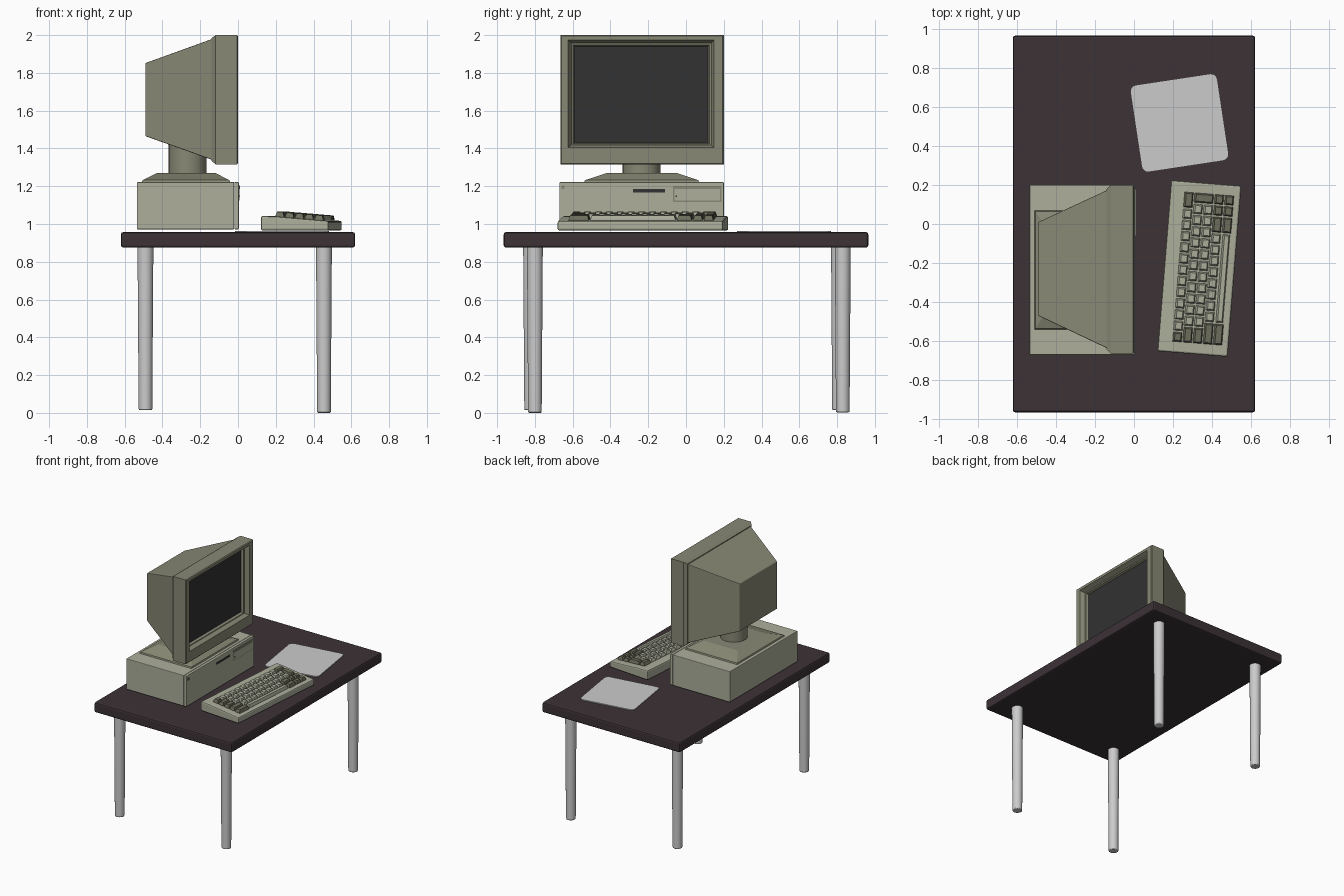
import bpy, bmesh, math
from mathutils import Matrix, Vector

if "Cube" in bpy.data.objects:
    bpy.data.objects.remove(bpy.data.objects["Cube"])


def material(name, rgb):
    m = bpy.data.materials.new(name)
    m.diffuse_color = (*rgb, 1)
    m.use_nodes = True
    m.node_tree.nodes["Principled BSDF"].inputs["Base Color"].default_value = m.diffuse_color
    return m


WOOD = material("dark_wood", (0.045, 0.032, 0.037))
BEIGE = material("beige", (0.42, 0.43, 0.33))
OLIVE = material("olive_grey", (0.25, 0.25, 0.18))
KEYDARK = material("dark_keys", (0.16, 0.16, 0.11))
BLACK = material("black", (0.032, 0.032, 0.032))


def finish(name, bm, mat=None, bevel=0, segments=2):
    bmesh.ops.recalc_face_normals(bm, faces=bm.faces)
    me = bpy.data.meshes.new(name)
    bm.to_mesh(me)
    bm.free()
    ob = bpy.data.objects.new(name, me)
    bpy.context.collection.objects.link(ob)
    if mat:
        me.materials.append(mat)
    if bevel:
        mod = ob.modifiers.new("bevel", 'BEVEL')
        mod.width, mod.segments = bevel, segments
        mod.limit_method = 'ANGLE'
    return ob


def add_loft(bm, sections, axis='z', matrix=Matrix()):
    """Join rectangles (t, a0, a1, b0, b1) along an axis into a closed solid."""
    rings = []
    for t, a0, a1, b0, b1 in sections:
        ring = []
        for a, b in ((a0, b0), (a1, b0), (a1, b1), (a0, b1)):
            p = Vector((t, a, b)) if axis == 'x' else Vector((a, b, t))
            ring.append(bm.verts.new(matrix @ p))
        rings.append(ring)
    for r, s in zip(rings, rings[1:]):
        for i in range(4):
            j = (i + 1) % 4
            bm.faces.new((r[i], r[j], s[j], s[i]))
    bm.faces.new(rings[0])
    bm.faces.new(rings[-1])


def loft(name, sections, axis='z', mat=None, bevel=0):
    bm = bmesh.new()
    add_loft(bm, sections, axis)
    return finish(name, bm, mat, bevel)


def box(name, x0, x1, y0, y1, z0, z1, mat=None, bevel=0):
    return loft(name, [(z0, x0, x1, y0, y1), (z1, x0, x1, y0, y1)], 'z', mat, bevel)


def post(name, x, y, z0, z1, r0, r1, mat=None, bevel=0):
    bm = bmesh.new()
    bmesh.ops.create_cone(bm, cap_ends=True, segments=32, radius1=r0, radius2=r1, depth=z1 - z0,
                          matrix=Matrix.Translation((x, y, (z0 + z1) / 2)))
    ob = finish(name, bm, mat, bevel)
    bpy.context.view_layer.objects.active = ob
    ob.select_set(True)
    bpy.ops.object.shade_smooth_by_angle(angle=math.radians(40))
    ob.select_set(False)
    return ob


# Desk top and tapered legs
box("desk_top", -0.62, 0.62, -0.965, 0.965, 0.875, 0.957, WOOD, 0.012)
for name, x, y, z in (("front_right_leg", 0.455, -0.80, 0.0), ("back_right_leg", 0.455, 0.83, 0.003),
                      ("front_left_leg", -0.49, -0.82, 0.015), ("back_left_leg", -0.49, 0.81, 0.015)):
    post(name, x, y, z, 0.885, 0.036, 0.042, None, 0.006)

# Computer case with front panel, drive slot and drive bay
box("case_body", -0.535, -0.02, -0.67, 0.20, 0.972, 1.222, BEIGE, 0.004)
box("case_front_panel", -0.019, 0.004, -0.67, 0.20, 0.972, 1.222, BEIGE, 0.004)
box("disk_slot", 0.0, 0.006, -0.28, -0.11, 1.168, 1.185, BLACK)
box("drive_bay_frame", 0.0, 0.006, -0.07, 0.187, 1.117, 1.20, OLIVE)
box("drive_bay_tray", 0.0, 0.009, -0.062, 0.18, 1.125, 1.185, BEIGE)
box("drive_light", 0.0, 0.011, -0.056, -0.048, 1.143, 1.151, BLACK)
box("power_button", 0.0, 0.011, -0.658, -0.642, 1.185, 1.203, OLIVE)

# Monitor stand and neck
loft("stand_base", [(1.22, -0.51, -0.04, -0.54, 0.07), (1.232, -0.505, -0.045, -0.535, 0.065),
                    (1.27, -0.43, -0.12, -0.42, -0.05)], 'z', OLIVE)
post("stand_neck", -0.267, -0.235, 1.26, 1.43, 0.10, 0.10, OLIVE)

# Monitor tube housing, bezel with stepped opening, screen
loft("monitor_housing", [(-0.49, -0.47, 0.01, 1.465, 1.852), (-0.13, -0.64, 0.177, 1.337, 1.982)],
     'x', OLIVE, 0.004)
loft("monitor_bezel", [(-0.14, -0.643, 0.18, 1.335, 1.985), (-0.118, -0.665, 0.20, 1.315, 2.0),
                       (-0.006, -0.665, 0.20, 1.315, 2.0), (0.0, -0.659, 0.194, 1.321, 1.994),
                       (0.0, -0.624, 0.149, 1.405, 1.974), (-0.035, -0.607, 0.134, 1.418, 1.957),
                       (-0.037, -0.597, 0.125, 1.423, 1.948), (-0.06, -0.589, 0.117, 1.43, 1.941)],
     'x', OLIVE)
box("screen", -0.07, -0.055, -0.589, 0.117, 1.43, 1.941, BLACK)

# Keyboard body: wedge turned slightly on the desk
K = Matrix.Translation((0.335, -0.228, 0)) @ Matrix.Rotation(math.radians(-4.6), 4, 'Z')
bm = bmesh.new()
profile = [(-0.18, 0.966), (0.18, 0.966), (0.18, 1.016), (-0.10, 1.040), (-0.18, 1.042)]
ends = [[bm.verts.new(K @ Vector((u, v, z))) for u, z in profile] for v in (-0.439, 0.439)]
for i in range(5):
    j = (i + 1) % 5
    bm.faces.new((ends[0][i], ends[0][j], ends[1][j], ends[1][i]))
bm.faces.new(ends[0])
bm.faces.new(ends[1])
finish("keyboard_body", bm, BEIGE, 0.009)

# Keys: widths in key units, negative widths are dark keys
rows = [[-1] + [1] * 11 + [-1.5],
        [-1.5] + [1] * 11,
        [-1.5] + [1] * 11,
        [-2] + [1] * 8 + [-1.5, -1, -1],
        [-2, 8, -1.5, -1, -1]]
PITCH, START, ROW = 0.0575, -0.387, 0.052
light, dark = bmesh.new(), bmesh.new()


def key(bm, u, v0, v1, half_u=0.0225):
    g, t = 0.0045, 0.007
    z = 1.031 - (u + 0.085) * 0.085
    tilt = K @ Matrix.Translation((u, (v0 + v1) / 2, z)) @ Matrix.Rotation(0.085, 4, 'Y')
    h = (v1 - v0) / 2 - g
    q = half_u - t
    add_loft(bm, [(-0.008, -half_u, half_u, -h, h), (0.012, -half_u, half_u, -h, h),
                  (0.033, -q, q, t - h, h - t)], 'z', tilt)


for r, row in enumerate(rows):
    v = START
    for w in row:
        v1 = v + abs(w) * PITCH
        key(dark if w < 0 else light, -0.085 + r * ROW, v, v1, 0.018 if w == 8 else 0.0225)
        v = v1
key(dark, -0.085 + 1.5 * ROW, START + 12.5 * PITCH, START + 13.5 * PITCH, 0.0485)
finish("light_keys", light, BEIGE)
finish("dark_keys", dark, KEYDARK)

# Mouse pad with rounded corners
bm = bmesh.new()
M = Matrix.Translation((0.233, 0.518, 0.955)) @ Matrix.Rotation(math.radians(8.6), 4, 'Z')
ring = []
for k in range(4):
    c = math.radians(45 + 90 * k)
    for s in range(5):
        a = math.radians(90 * k + 22.5 * s)
        ring.append(bm.verts.new(M @ Vector((math.copysign(0.192, math.cos(c)) + 0.031 * math.cos(a),
                                             math.copysign(0.192, math.sin(c)) + 0.031 * math.sin(a), 0))))
face = bm.faces.new(ring)
top = bmesh.ops.extrude_face_region(bm, geom=[face])["geom"]
bmesh.ops.translate(bm, vec=(0, 0, 0.009), verts=[g for g in top if isinstance(g, bmesh.types.BMVert)])
finish("mouse_pad", bm)
